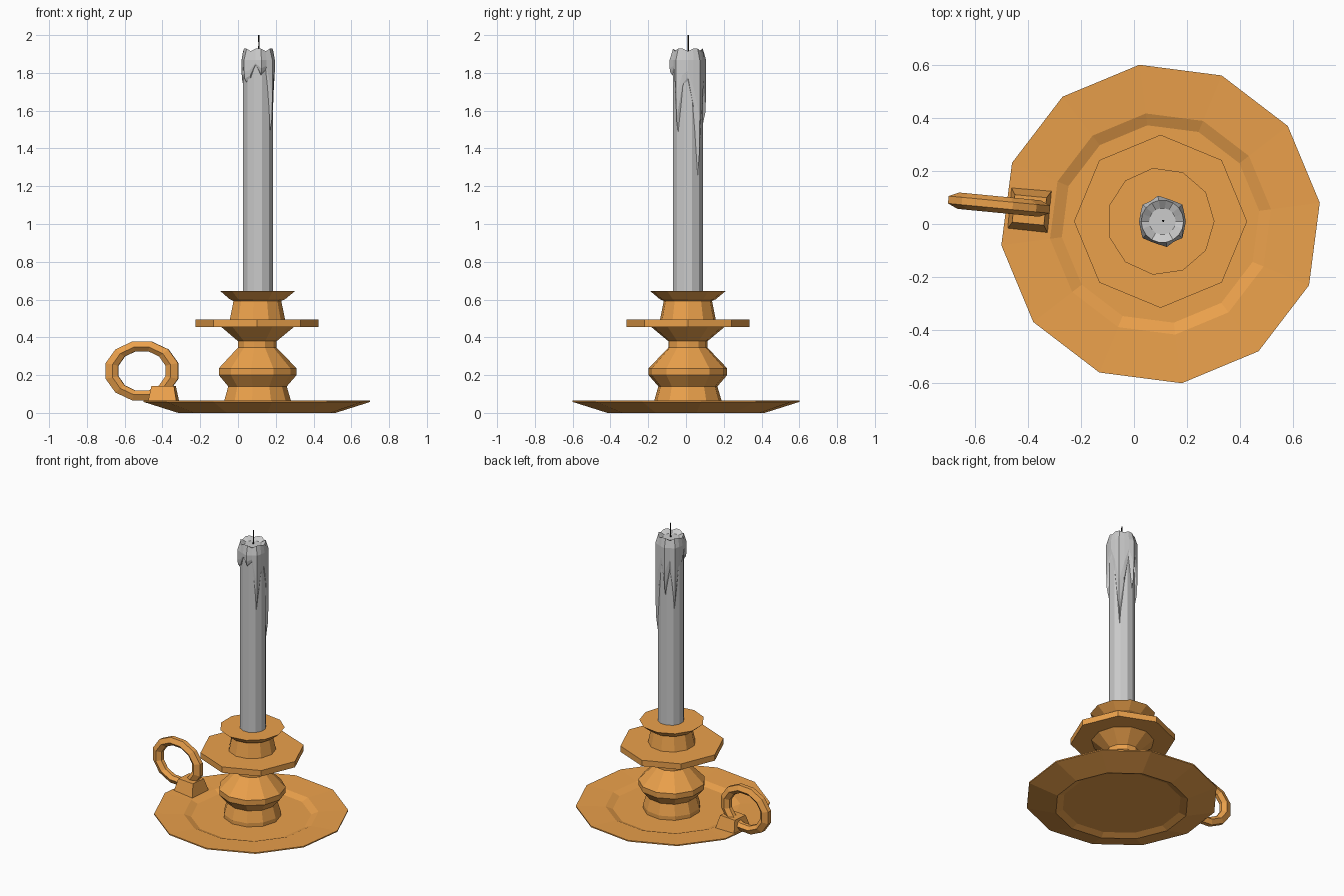
import bpy, bmesh
from math import cos, sin, radians, tau
from mathutils import Matrix

if "Cube" in bpy.data.objects:
    bpy.data.objects.remove(bpy.data.objects["Cube"])


def finish(name, bm, mat=None):
    bmesh.ops.remove_doubles(bm, verts=bm.verts, dist=1e-5)
    bmesh.ops.recalc_face_normals(bm, faces=bm.faces)
    me = bpy.data.meshes.new(name)
    bm.to_mesh(me)
    bm.free()
    ob = bpy.data.objects.new(name, me)
    bpy.context.collection.objects.link(ob)
    if mat:
        me.materials.append(mat)
    return ob


def skin(bm, rings, closed=False):
    """Bridge equal-length rings of points; cap both ends unless closed."""
    vs = [[bm.verts.new(p) for p in ring] for ring in rings]
    n = len(vs[0])
    for k in range(len(vs) if closed else len(vs) - 1):
        a, b = vs[k], vs[(k + 1) % len(vs)]
        for i in range(n):
            j = (i + 1) % n
            bm.faces.new((a[i], a[j], b[j], b[i]))
    if not closed:
        bm.faces.new(vs[0])
        bm.faces.new(vs[-1])


def lathe(name, profile, sides, centre, phase=0, mat=None):
    bm = bmesh.new()
    cx, cy = centre
    angles = [radians(phase) + tau * i / sides for i in range(sides)]
    skin(bm, [[(cx + r * cos(a), cy + r * sin(a), z) for a in angles]
              for r, z in profile])
    return finish(name, bm, mat)


def material(name, rgb):
    m = bpy.data.materials.new(name)
    m.diffuse_color = (*rgb, 1)
    m.use_nodes = True
    m.node_tree.nodes["Principled BSDF"].inputs["Base Color"].default_value = m.diffuse_color
    return m


brass = material("brass", (0.83, 0.355, 0.071))
black = material("wick_black", (0.01, 0.01, 0.01))
AXIS = (0.10, 0.01)

# Saucer: flat brim stepping down to a shallow well
lathe("dish", [(0.375, 0.018), (0.42, 0.0), (0.605, 0.058), (0.605, 0.066),
               (0.42, 0.058), (0.375, 0.040)], 12, (0.10, 0.0), 7.6, brass)

# Turned stem below the drip plate, the plate, and the socket above it
lathe("stem", [(0.18, 0.035), (0.18, 0.065), (0.158, 0.14), (0.21, 0.20),
               (0.21, 0.236), (0.105, 0.345), (0.105, 0.38), (0.20, 0.458)],
      11, AXIS, 0, brass)
lathe("drip_plate", [(0.326, 0.455), (0.326, 0.495)], 8, AXIS, 0, brass)
lathe("socket", [(0.15, 0.49), (0.129, 0.593), (0.15, 0.602), (0.203, 0.646)],
      11, AXIS, 0, brass)

# Finger ring: oval sweep of a bevelled six-sided section, turned slightly
turn = Matrix.Rotation(radians(-5.5), 4, 'Z')
bm = bmesh.new()
rings = []
for i in range(12):
    a = tau * (i + 0.5) / 12
    rings.append([(rx * cos(a), y, rz * sin(a)) for rx, rz, y in
                  ((0.199, 0.161, -0.014), (0.199, 0.161, 0.014),
                   (0.160, 0.130, 0.031), (0.130, 0.108, 0.012),
                   (0.130, 0.108, -0.012), (0.160, 0.130, -0.031))])
skin(bm, rings, closed=True)
bm.transform(Matrix.Translation((-0.508, 0.073, 0.222)) @ turn)
finish("finger_ring", bm, brass)

# Tapered block joining the ring to the saucer
bm = bmesh.new()
skin(bm, [[(sx * w, sy * d, z) for sx, sy in ((-1, -1), (1, -1), (1, 1), (-1, 1))]
          for w, d, z in ((0.077, 0.080, 0.053), (0.060, 0.052, 0.142))])
bm.transform(Matrix.Translation((-0.394, 0.053, 0)) @ turn)
finish("ring_mount", bm, brass)

# Candle shaft
CANDLE = (0.107, 0.01)
lathe("candle", [(0.082, 0.64), (0.082, 1.895)], 12, CANDLE, 15)

# Melted wax collar: each column runs down to its own drip length
drips = [1.75, 1.55, 1.20, 1.50, 1.72, 1.50, 1.70, 1.40, 1.70,
         1.72, 1.83, 1.74, 1.76, 1.84, 1.78, 1.81, 1.45, 1.70]
n = len(drips)
levels = [[] for _ in range(6)]
for i, low in enumerate(drips):
    a = tau * i / n
    prominent = low <= min(drips[i - 1], drips[(i + 1) % n])
    r = 0.098 if prominent else 0.088
    rim = 1.928 if i % 3 else 1.915
    for level, (rad, z) in zip(levels, (
            (0.074, low), (r - 0.004, low + 0.25 * (1.86 - low)),
            (r, low + 0.55 * (1.86 - low)), (r, 1.868),
            (0.080, rim), (0.050, 1.905))):
        level.append((CANDLE[0] + rad * cos(a), CANDLE[1] + rad * sin(a), z))
bm = bmesh.new()
skin(bm, levels)
finish("melted_wax", bm)

# Wick with a slight bend
bm = bmesh.new()
skin(bm, [[(x + 0.004 * cos(tau * i / 5), 0.012 + 0.004 * sin(tau * i / 5), z)
           for i in range(5)] for x, z in ((0.107, 1.89), (0.111, 1.95), (0.109, 2.0))])
finish("wick", bm, black)
